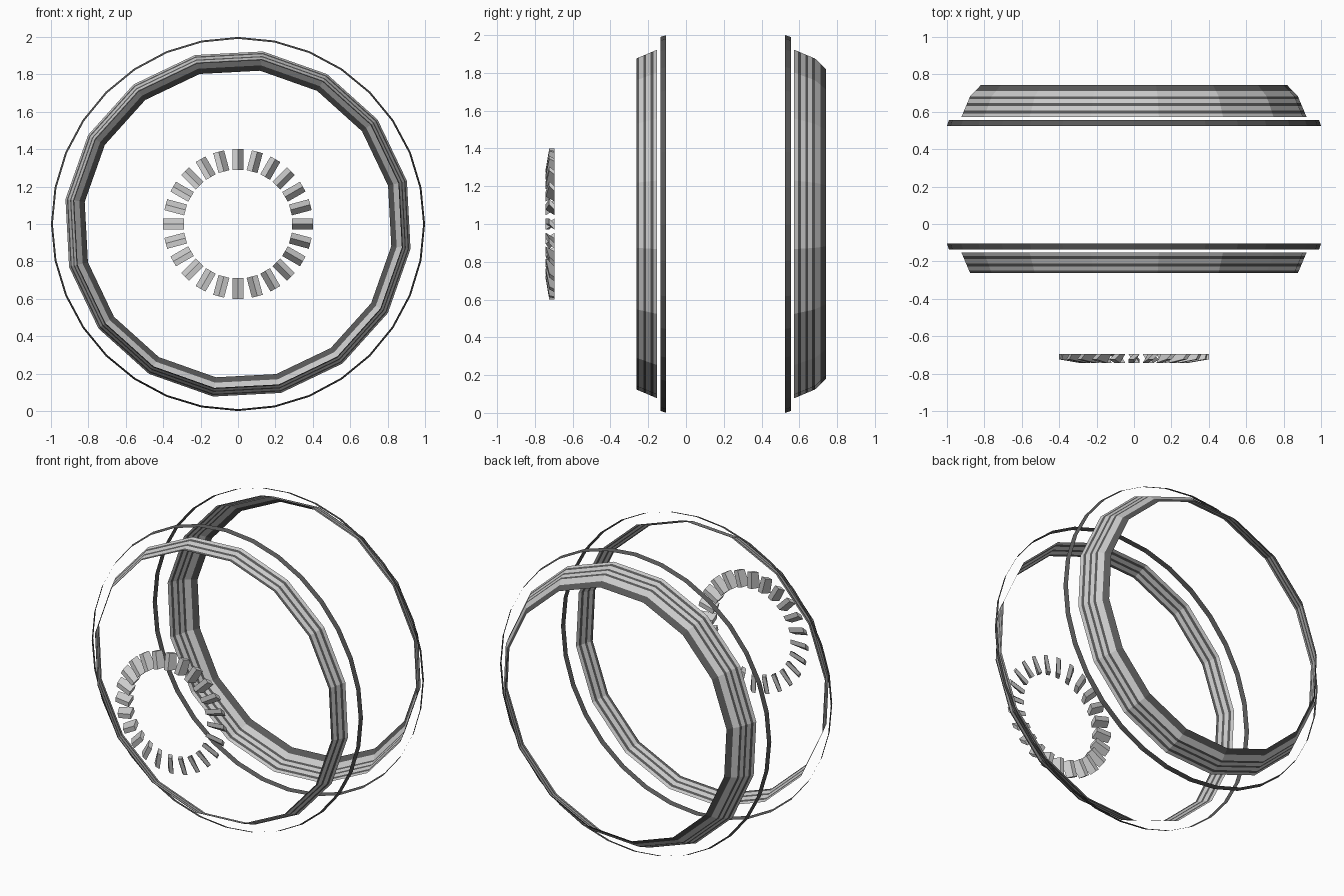
import bpy, bmesh
from math import sin, cos, pi, radians

if "Cube" in bpy.data.objects:
    bpy.data.objects.remove(bpy.data.objects["Cube"])

MID_Y = 0.21   # mirror plane between the front and back bands


def material(name, v):
    m = bpy.data.materials.new(name)
    m.diffuse_color = (v, v, v, 1)
    m.use_nodes = True
    m.node_tree.nodes["Principled BSDF"].inputs["Base Color"].default_value = m.diffuse_color
    return m


light = material("light_grey", 0.6)
dark = material("dark_grey", 0.1)


def finish(name, bm, mats):
    me = bpy.data.meshes.new(name)
    bm.to_mesh(me)
    bm.free()
    for m in mats:
        me.materials.append(m)
    ob = bpy.data.objects.new(name, me)
    bpy.context.collection.objects.link(ob)


def band(name, profile, sides, offset, flip):
    """Open sheet spun round the y axis; profile rows are (y, radius, dark strip)."""
    bm = bmesh.new()
    rings = []
    for y, r, _ in profile:
        yy = 2 * MID_Y - y if flip else y
        rings.append([bm.verts.new((r * cos(offset + 2 * pi * i / sides), yy,
                                    1 + r * sin(offset + 2 * pi * i / sides)))
                      for i in range(sides)])
    for k in range(len(rings) - 1):
        a, b = rings[k], rings[k + 1]
        for i in range(sides):
            j = (i + 1) % sides
            quad = (a[i], a[j], b[j], b[i])
            f = bm.faces.new(quad if flip else quad[::-1])
            f.material_index = profile[k][2]
    bmesh.ops.recalc_face_normals(bm, faces=bm.faces)
    finish(name, bm, [light, dark])


def cone_r(y):
    return 0.932 - (y - 0.573) * (0.047 / 0.11)


# Striped tapered bands, 16 sided
strips = [(0.573, 0), (0.592, 1), (0.608, 0), (0.632, 1), (0.646, 0), (0.668, 1), (0.683, 0)]
profile = [(y, cone_r(y), d) for y, d in strips]
turn = radians(14.3)
band("front_band", profile, 16, turn, True)
band("back_band", profile + [(0.712, 0.857, 1), (0.742, 0.828, 1)], 16, turn, False)

# Thin outer hoops
hoop = [(0.525, 1.0, 1), (0.555, 0.99, 1)]
band("front_hoop", hoop, 32, 0, True)
band("back_hoop", hoop, 32, 0, False)

# Ring of slanted vanes on the front
bm = bmesh.new()
for n in range(24):
    a = 2 * pi * n / 24
    ends = []
    for r, yf, yb in ((0.29, -0.743, -0.695), (0.40, -0.724, -0.695)):
        section = ((0.0, yf), (0.03, yf), (0.0, yb), (-0.03, yb))
        ends.append([bm.verts.new((r * cos(a) - t * sin(a), y, 1 + r * sin(a) + t * cos(a)))
                     for t, y in section])
    inner, outer = ends
    bm.faces.new(inner)
    bm.faces.new(outer[::-1])
    for i in range(4):
        j = (i + 1) % 4
        bm.faces.new((inner[j], inner[i], outer[i], outer[j]))
bmesh.ops.recalc_face_normals(bm, faces=bm.faces)
finish("vane_ring", bm, [])
